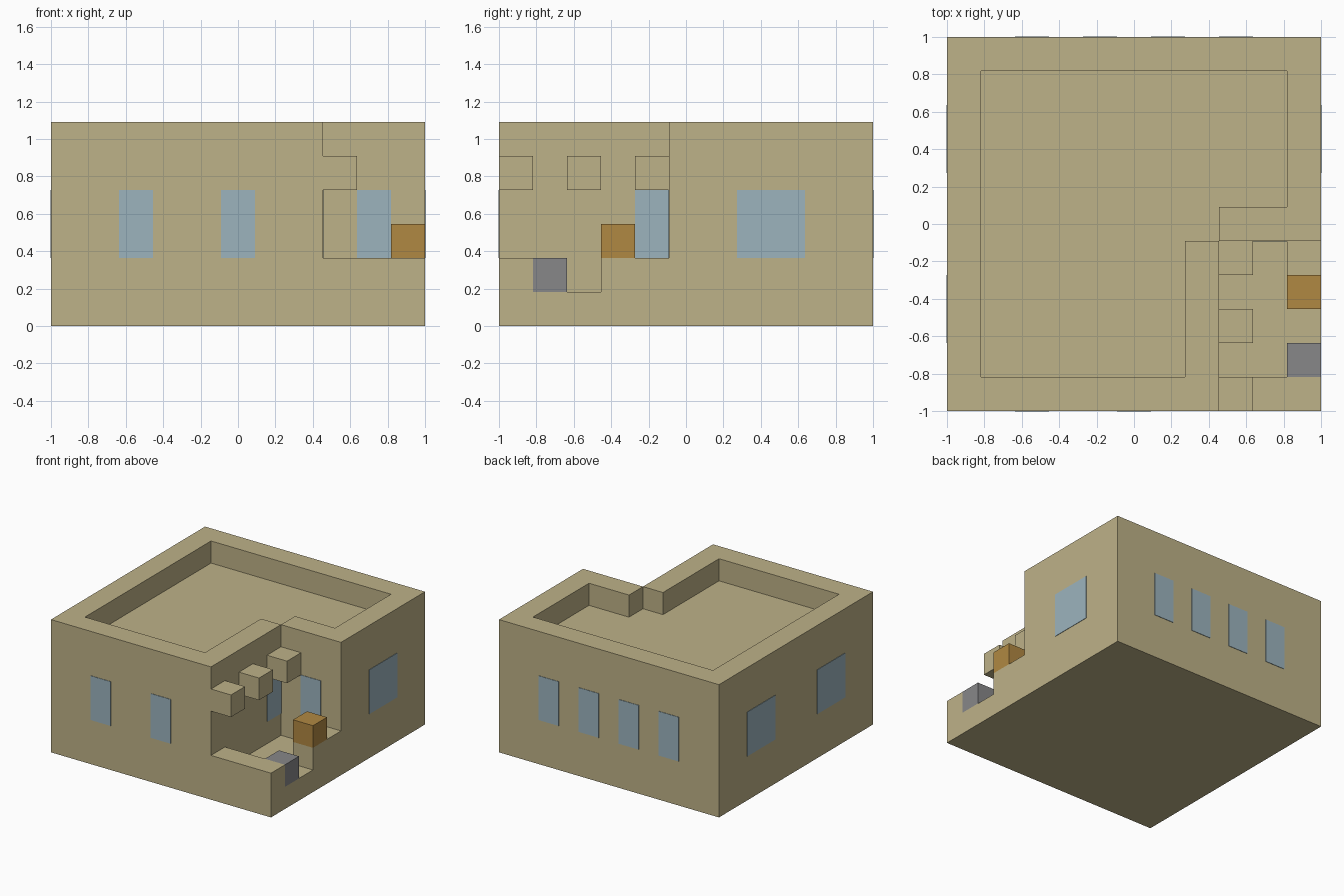
import bpy
import bmesh
from mathutils import Vector

if "Cube" in bpy.data.objects:
    bpy.data.objects.remove(bpy.data.objects["Cube"], do_unlink=True)

U = 2 / 11                       # one building block
ORIGIN = Vector((-1, -1, 0))


def linear(c):
    c /= 255
    return c / 12.92 if c <= 0.04045 else ((c + 0.055) / 1.055) ** 2.4


def material(name, *rgb):
    mat = bpy.data.materials.new(name)
    colour = [linear(c) for c in rgb] + [1]
    mat.use_nodes = True
    mat.diffuse_color = colour
    mat.node_tree.nodes["Principled BSDF"].inputs["Base Color"].default_value = colour
    return mat


sand = material("sandstone", 190, 178, 136)
glass = material("pale_blue_glass", 156, 180, 190)
wood = material("orange_wood", 176, 136, 66)
stone = material("grey_stone", 135, 135, 137)


def prism(name, mat, base, along):
    """Extrude a flat outline, given in blocks, along a vector."""
    bm = bmesh.new()
    face = bm.faces.new([bm.verts.new(ORIGIN + Vector(p) * U) for p in base])
    new = bmesh.ops.extrude_face_region(bm, geom=[face], use_keep_orig=True)["geom"]
    top = [v for v in new if isinstance(v, bmesh.types.BMVert)]
    bmesh.ops.translate(bm, verts=top, vec=Vector(along) * U)
    bmesh.ops.recalc_face_normals(bm, faces=bm.faces)
    mesh = bpy.data.meshes.new(name)
    bm.to_mesh(mesh)
    bm.free()
    mesh.materials.append(mat)
    obj = bpy.data.objects.new(name, mesh)
    bpy.context.collection.objects.link(obj)
    return obj


def plan(name, outline, z0, z1, mat=sand):
    return prism(name, mat, [(x, y, z0) for x, y in outline], (0, 0, z1 - z0))


def box(name, x0, x1, y0, y1, z0, z1, mat=sand):
    return plan(name, [(x0, y0), (x1, y0), (x1, y1), (x0, y1)], z0, z1, mat)


# Outer walls with parapet: one band around the L-shaped plan
outer = [(8, 5), (11, 5), (11, 11), (0, 11), (0, 0), (8, 0)]
inner = [(8, 5), (7, 5), (7, 1), (1, 1), (1, 10), (10, 10), (10, 6), (8, 6)]
plan("outer_walls", outer + inner, 0, 6)

# Sunken flat roof inside the parapet
plan("roof_slab", inner, 0, 5)

# Corner courtyard: low front wall and floor, with a stepped side wall
yard = [(0, 0), (5, 0), (5, 1), (1, 1), (1, 2), (0, 2)]
prism("courtyard_floor", sand, [(8, y, z) for y, z in yard], (2, 0, 0))
side = [(0, 0), (5, 0), (5, 2), (3, 2), (3, 1), (1, 1), (1, 2), (0, 2)]
prism("courtyard_side_wall", sand, [(10, y, z) for y, z in side], (1, 0, 0))
box("stone_block", 10, 11, 1, 2, 1, 2, stone)
box("wooden_crate", 10, 11, 3, 4, 2, 3, wood)

# Projecting beam ends above the courtyard
for y in (0, 2, 4):
    box("beam_end", 8, 9, y, y + 1, 4, 5)

# Window panes, nearly flush with the walls
T = 0.02
for x, y in [(2, 0), (5, 0), (9, 5)]:
    box("front_window", x, x + 1, y - T, y + T, 2, 4, glass)
for x in (2, 4, 6, 8):
    box("back_window", x, x + 1, 11 - T, 11 + T, 2, 4, glass)
for x, y, width in [(0, 2, 2), (0, 7, 2), (11, 7, 2), (8, 4, 1)]:
    box("side_window", x - T, x + T, y, y + width, 2, 4, glass)
